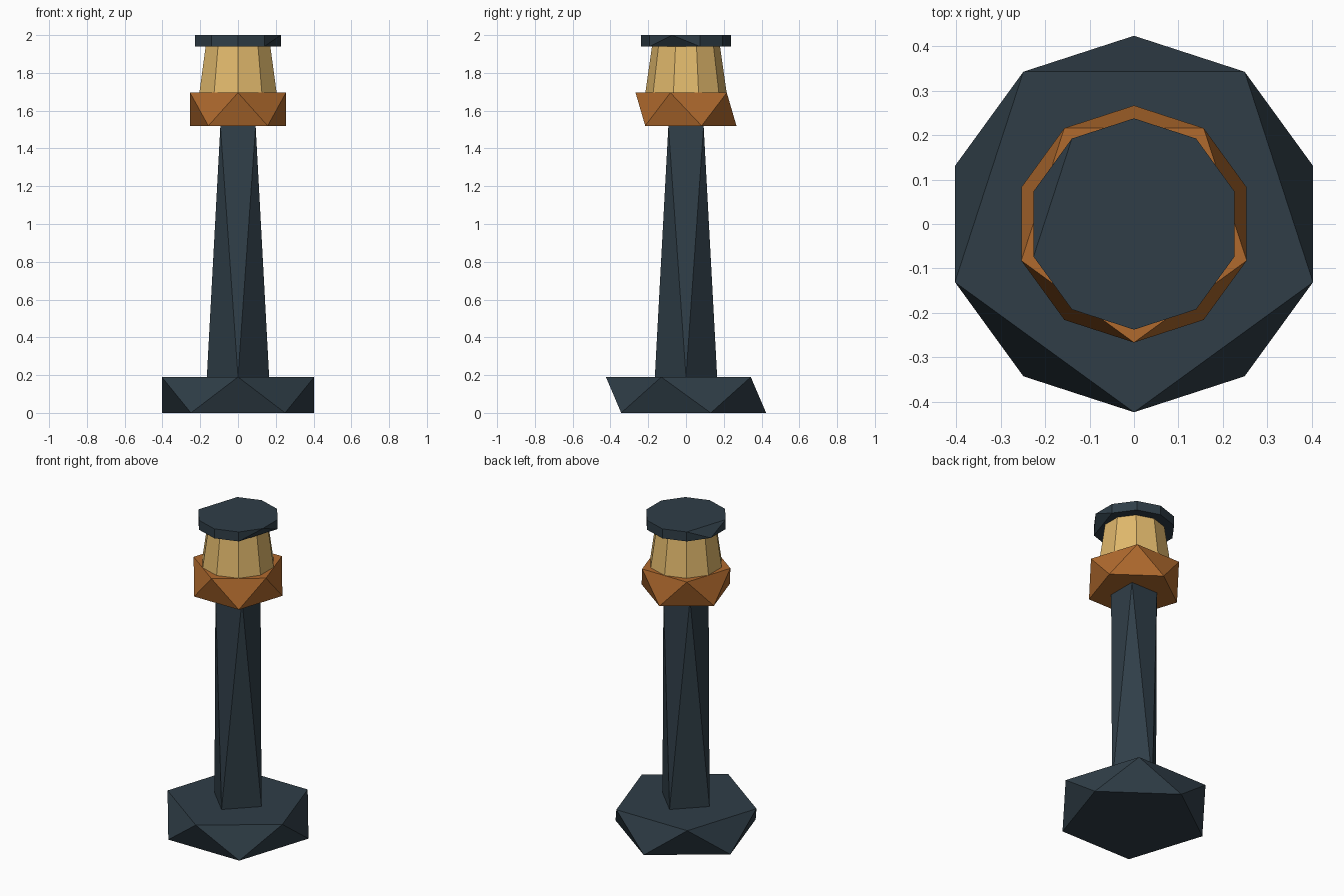
import bpy, bmesh
from math import cos, sin, radians

cube = bpy.data.objects.get("Cube")
if cube:
    bpy.data.objects.remove(cube)


def material(name, rgb):
    mat = bpy.data.materials.new(name)
    mat.use_nodes = True
    mat.diffuse_color = (*rgb, 1)
    mat.node_tree.nodes["Principled BSDF"].inputs["Base Color"].default_value = (*rgb, 1)
    return mat


slate = material("dark_slate", (0.029, 0.048, 0.064))
copper = material("copper_orange", (0.434, 0.144, 0.027))
amber = material("pale_amber", (0.745, 0.479, 0.150))


def ring(sides, radius, z, start, skip=None):
    """Corners of a regular polygon, optionally leaving one corner out."""
    angles = [radians(start + 360 * i / sides) for i in range(sides) if i != skip]
    return [(radius * cos(a), radius * sin(a), z) for a in angles]


def faceted_solid(name, mat, bottom, top):
    """Join two rings into a flat-faced solid; offset rings give triangular sides."""
    bm = bmesh.new()
    for point in bottom + top:
        bm.verts.new(point)
    bmesh.ops.convex_hull(bm, input=bm.verts[:])
    bmesh.ops.dissolve_limit(bm, angle_limit=radians(0.5), verts=bm.verts[:], edges=bm.edges[:])
    bmesh.ops.recalc_face_normals(bm, faces=bm.faces[:])
    mesh = bpy.data.meshes.new(name)
    bm.to_mesh(mesh)
    bm.free()
    mesh.materials.append(mat)
    obj = bpy.data.objects.new(name, mesh)
    bpy.context.collection.objects.link(obj)
    return obj


# Twisted pentagonal foot
faceted_solid("base", slate, ring(5, 0.424, 0, 90), ring(5, 0.424, 0.19, 270))

# Square shaft, twisted an eighth turn from bottom to top
faceted_solid("shaft", slate, ring(4, 0.165, 0.19, 270), ring(4, 0.132, 1.52, 45))

# Twisted pentagonal collar
faceted_solid("collar", copper, ring(5, 0.267, 1.52, 90), ring(5, 0.267, 1.695, 270))

# Tapered ten-sided lamp
faceted_solid("lamp", amber, ring(10, 0.215, 1.695, 270), ring(10, 0.18, 1.94, 270))

# Lid with one chipped corner above and one below
faceted_solid("lid", slate, ring(10, 0.238, 1.94, 270, skip=2), ring(10, 0.238, 2.0, 270, skip=7))
